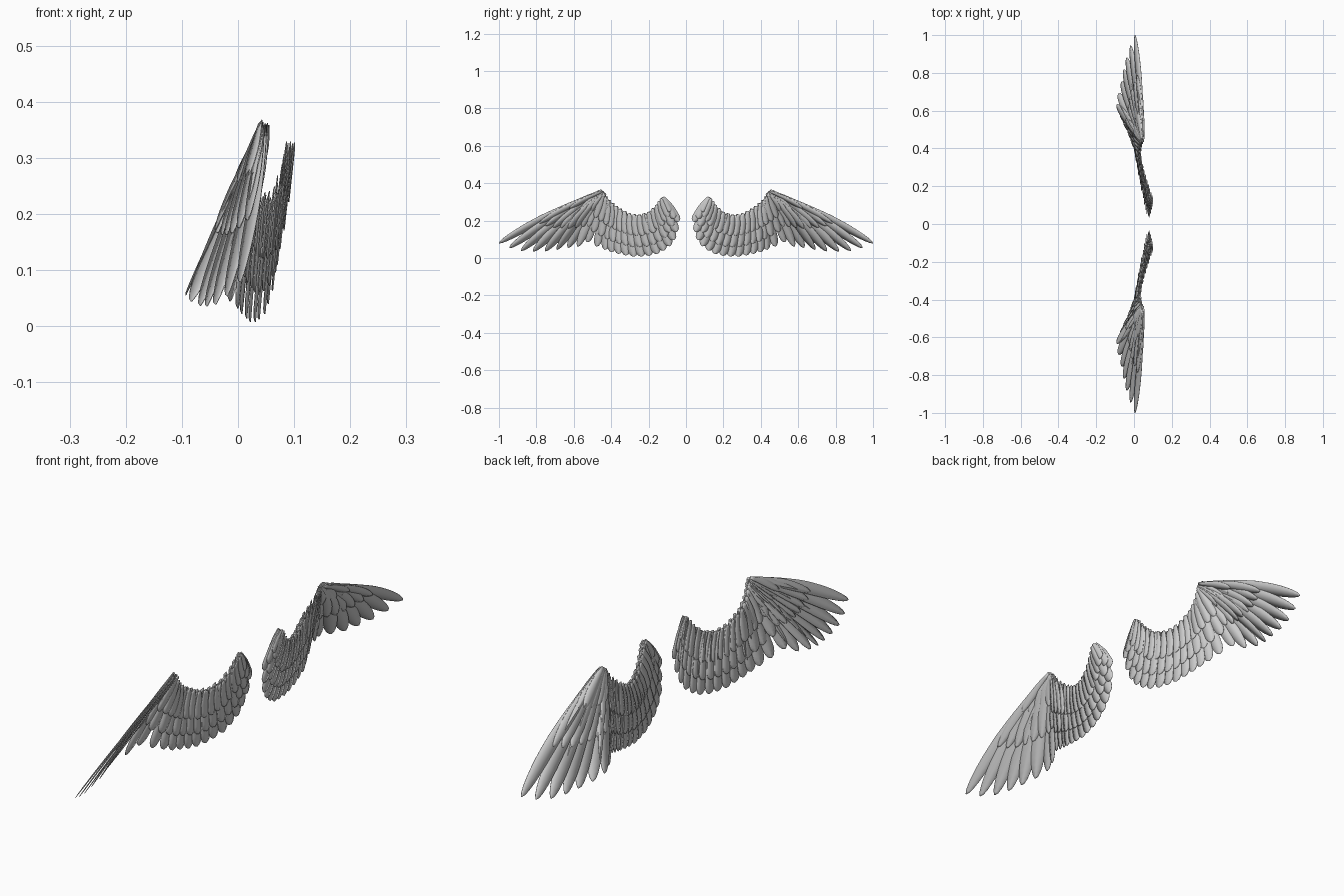
import bpy, bmesh, math
from mathutils import Vector

if "Cube" in bpy.data.objects:
    bpy.data.objects.remove(bpy.data.objects["Cube"])

# Guide stations along one wing: feather root and feather tip (x, y, z)
INNER = [((.094, .120, .325), (.082, .040, .195)), ((.092, .135, .310), (.070, .055, .110)),
         ((.083, .160, .275), (.060, .090, .060)), ((.070, .200, .240), (.050, .140, .025)),
         ((.056, .245, .225), (.036, .205, .010)), ((.042, .295, .228), (.024, .270, .006)),
         ((.032, .340, .250), (.012, .335, .016)), ((.028, .380, .275), (.000, .395, .030)),
         ((.034, .415, .305), (-.020, .450, .050)), ((.042, .440, .340), (-.055, .530, .085))]
OUTER = [((.040, .435, .335), (-.075, .580, .062)), ((.041, .440, .342), (-.097, .640, .055)),
         ((.041, .445, .346), (-.077, .710, .040)), ((.042, .450, .350), (-.060, .785, .036)),
         ((.043, .455, .353), (-.047, .860, .036)), ((.044, .460, .355), (-.022, .935, .050)),
         ((.046, .462, .352), (.004, 1.00, .080))]


def station(guide, t):
    """Root and tip at t (0..1) along a guide."""
    f = min(max(t, 0), 1) * (len(guide) - 1)
    i = min(int(f), len(guide) - 2)
    f -= i
    return [Vector(guide[i][k]).lerp(Vector(guide[i + 1][k]), f) for k in (0, 1)]


def add_feather(bm, root, tip, side, width, offset, pointed, twist, bow):
    """One blade: three points across, cambered, with a rounded or slim tip."""
    axis = tip - root
    length = axis.length
    d = axis.normalized()
    side = (side - d * side.dot(d)).normalized()
    nor = d.cross(side).normalized()
    if nor.x < 0:
        nor = -nor
    across = (side + nor * twist).normalized()
    rows, n = [], 12
    for i in range(n + 1):
        u = 1 - (1 - i / n) ** 1.5
        grow = .35 + .65 * min(1, u / (.55 if pointed else .45)) ** .8
        cap = (.35 if pointed else .17)
        end = 1 if u < 1 - cap else math.sqrt(max(0, 1 - ((u - 1 + cap) / cap) ** 2))
        w = width * .5 * grow * max(end, .06)
        c = root + d * length * u + nor * offset + side * bow * length * math.sin(math.pi * u)
        rows.append([bm.verts.new(c + across * w * k - nor * abs(k) * w * .1)
                     for k in (-1, 0, 1)])
    for a, b in zip(rows, rows[1:]):
        for k in (0, 1):
            bm.faces.new((a[k], a[k + 1], b[k + 1], b[k]))


def feather_row(name, guide, count, start, stop, width, offset, sign, pointed=False, t0=0., t1=1.):
    """A row of overlapping feathers, covering start..stop of the guide length."""
    bm = bmesh.new()
    for i in range(count):
        t = t0 + (t1 - t0) * i / (count - 1)
        root, tip = station(guide, t)
        side = station(guide, t + .08)[1] - station(guide, t - .08)[1]
        w = width * (.8 + .2 * math.sin(math.pi * t))
        add_feather(bm, root.lerp(tip, start), root.lerp(tip, stop), side, w,
                    offset + .0012 * (i % 2), pointed, .10, .02 if pointed else 0)
    for v in bm.verts:
        v.co.y *= sign
    if sign < 0:
        bmesh.ops.reverse_faces(bm, faces=bm.faces)
    me = bpy.data.meshes.new(name)
    bm.to_mesh(me)
    bm.free()
    for p in me.polygons:
        p.use_smooth = True
    ob = bpy.data.objects.new(name, me)
    bpy.context.collection.objects.link(ob)
    m = ob.modifiers.new("thickness", 'SOLIDIFY')
    m.thickness = .0015
    m.offset = 0


for sign, label in ((1, "left"), (-1, "right")):
    # Long flight feathers
    feather_row(label + "_primary_feathers", OUTER, 8, 0, 1, .062, 0, sign, True)
    feather_row(label + "_secondary_feathers", INNER, 15, 0, 1, .054, 0, sign)
    # Covering feathers on both faces of the wing
    for face, s in (("upper", 1), ("lower", -1)):
        feather_row(f"{label}_{face}_primary_coverts", OUTER, 8, 0, .60, .048,
                    .004 * s, sign, True)
        feather_row(f"{label}_{face}_secondary_coverts", INNER, 15, 0, .76, .050,
                    .004 * s, sign, t0=.02, t1=.98)
        feather_row(f"{label}_{face}_small_coverts", INNER, 17, -.03, .48, .040,
                    .007 * s, sign, t0=.03)
        feather_row(f"{label}_{face}_wrist_coverts", OUTER, 6, -.02, .30, .036,
                    .006 * s, sign, True)
